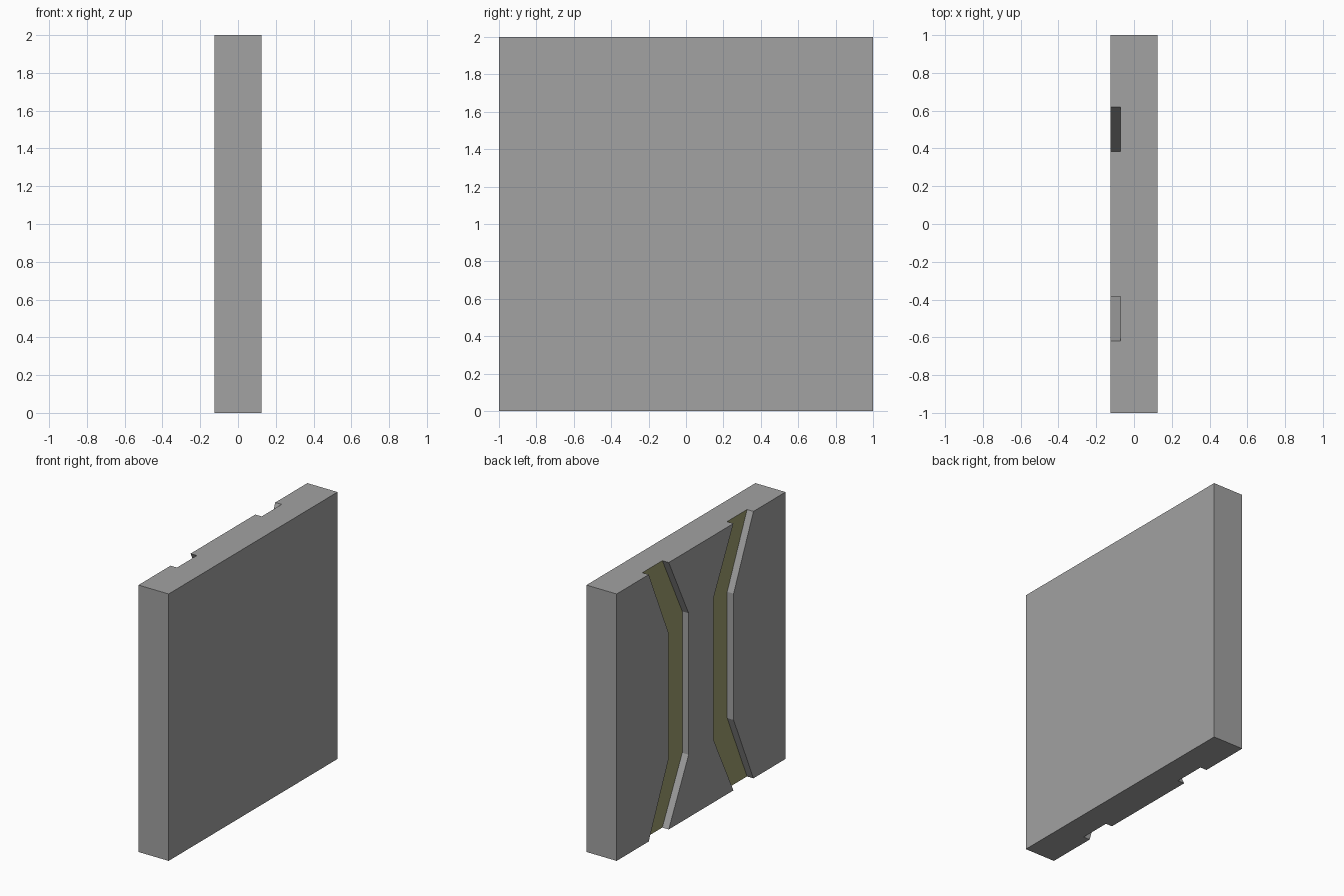
import bpy
import bmesh

THICK, SIZE = 0.25, 2.0
FLOOR_X = -0.072  # depth of the channel floor

if "Cube" in bpy.data.objects:
    bpy.data.objects.remove(bpy.data.objects["Cube"], do_unlink=True)


def make_material(name, rgb):
    mat = bpy.data.materials.new(name)
    mat.use_nodes = True
    mat.diffuse_color = (*rgb, 1)
    mat.node_tree.nodes["Principled BSDF"].inputs["Base Color"].default_value = (*rgb, 1)
    return mat


def add_object(name, bm):
    bmesh.ops.recalc_face_normals(bm, faces=bm.faces)
    mesh = bpy.data.meshes.new(name)
    bm.to_mesh(mesh)
    bm.free()
    obj = bpy.data.objects.new(name, mesh)
    bpy.context.collection.objects.link(obj)
    return obj


def channel_cutter(name, side):
    """Bent channel outline, mirrored in y by side, extruded along x."""
    outer = [(0.62, -0.1), (0.62, 0), (0.385, 0.527)]
    inner = [(0.383, -0.1), (0.383, 0), (0.147, 0.47)]

    def full(half):
        return half + [(y, SIZE - z) for y, z in reversed(half)]

    outline = full(outer) + full(inner)[::-1]
    bm = bmesh.new()
    face = bm.faces.new([bm.verts.new((FLOOR_X, side * y, z)) for y, z in outline])
    walls = bmesh.ops.extrude_face_region(bm, geom=[face])
    moved = [v for v in walls["geom"] if isinstance(v, bmesh.types.BMVert)]
    bmesh.ops.translate(bm, verts=moved, vec=(-0.2, 0, 0))
    cutter = add_object(name, bm)
    cutter.hide_render = True
    cutter.hide_set(True)
    return cutter


# Square wall slab
bm = bmesh.new()
bmesh.ops.create_cube(bm, size=1)
bmesh.ops.scale(bm, vec=(THICK, SIZE, SIZE), verts=bm.verts)
bmesh.ops.translate(bm, vec=(0, 0, SIZE / 2), verts=bm.verts)
panel = add_object("wall_panel", bm)
panel.data.materials.append(make_material("panel grey", (0.36, 0.36, 0.36)))
panel.data.materials.append(make_material("channel olive", (0.35, 0.35, 0.16)))

# Two mirrored channels cut into one broad face
cutters = [channel_cutter("left_channel_cutter", 1), channel_cutter("right_channel_cutter", -1)]
for cutter in cutters:
    mod = panel.modifiers.new(cutter.name, "BOOLEAN")
    mod.operation = "DIFFERENCE"
    mod.solver = "EXACT"
    mod.object = cutter

bpy.context.view_layer.update()
depsgraph = bpy.context.evaluated_depsgraph_get()
carved = bpy.data.meshes.new_from_object(panel.evaluated_get(depsgraph))
panel.modifiers.clear()
panel.data = carved
for cutter in cutters:
    bpy.data.objects.remove(cutter, do_unlink=True)

# Olive on the channel floors only
for poly in panel.data.polygons:
    on_floor = abs(poly.center.x - FLOOR_X) < 0.005 and poly.normal.x < -0.9
    poly.material_index = 1 if on_floor else 0
    poly.use_smooth = False
